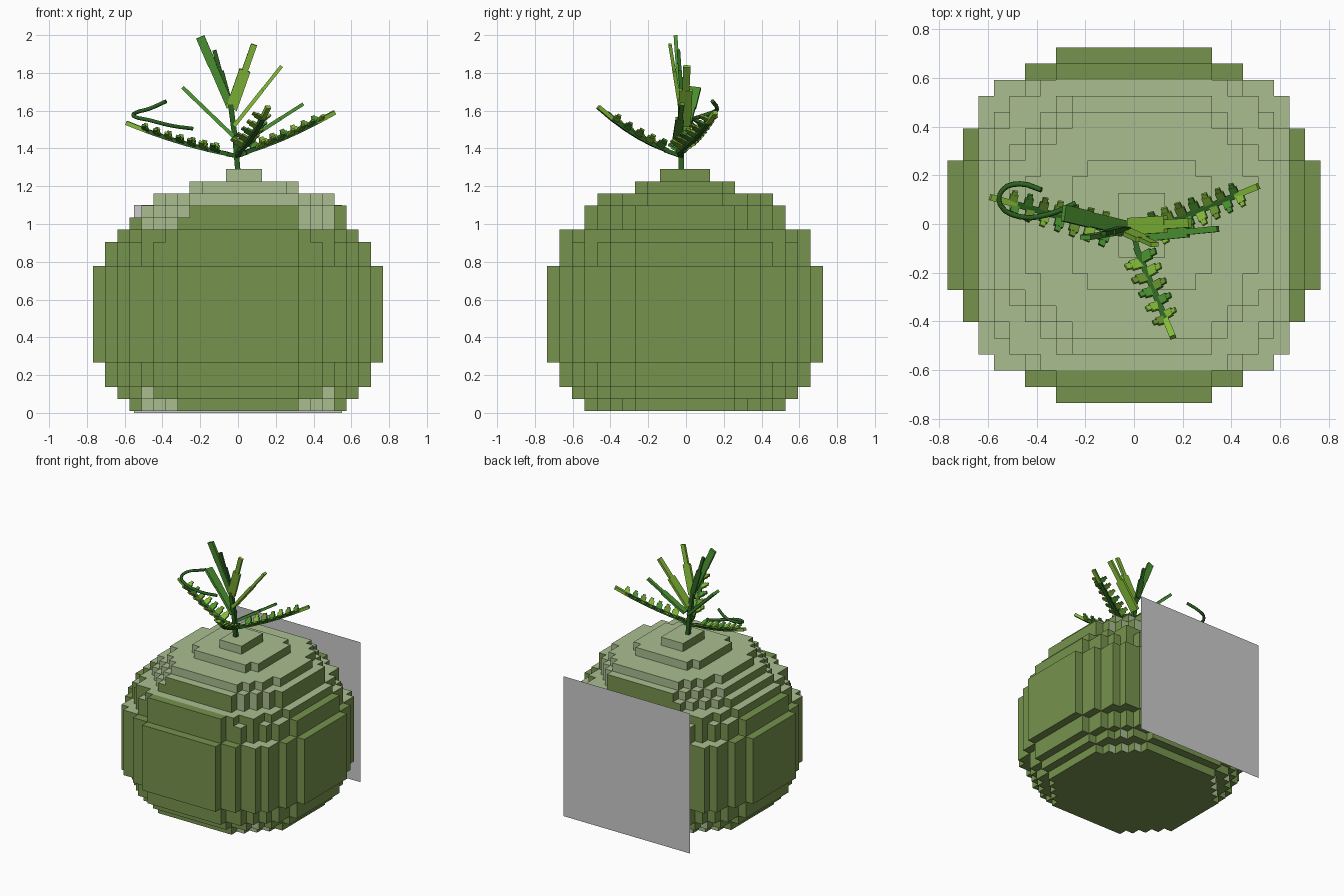
import bpy, bmesh
from mathutils import Vector as V

if "Cube" in bpy.data.objects:
    bpy.data.objects.remove(bpy.data.objects["Cube"])


def material(name, rgb):
    m = bpy.data.materials.new(name)
    m.diffuse_color = (*rgb, 1)
    m.use_nodes = True
    m.node_tree.nodes["Principled BSDF"].inputs["Base Color"].default_value = m.diffuse_color
    return m


PALE = material("pale_rind", (0.40, 0.51, 0.28))
RIND = material("dark_rind", (0.18, 0.29, 0.075))
DARK = material("deep_green", (0.025, 0.12, 0.015))
MID = material("leaf_green", (0.07, 0.29, 0.03))
OLIVE = material("olive_green", (0.14, 0.30, 0.03))
LIME = material("lime_green", (0.23, 0.50, 0.04))


def finish(name, bm, mats):
    me = bpy.data.meshes.new(name)
    bm.to_mesh(me)
    bm.free()
    for m in mats:
        me.materials.append(m)
    ob = bpy.data.objects.new(name, me)
    bpy.context.collection.objects.link(ob)
    return ob


def bar(bm, a, b, side, w, t, mat=0):
    """Rectangular bar from a to b, w wide along side and t thick."""
    a, b = V(a), V(b)
    d = (b - a).normalized()
    s = V(side)
    s = (s - d * s.dot(d)).normalized()
    n = d.cross(s)
    corners = [(-1, -1), (1, -1), (1, 1), (-1, 1)]
    lo, hi = [[bm.verts.new(p + s * (i * w / 2) + n * (j * t / 2)) for i, j in corners]
              for p in (a, b)]
    faces = [lo[::-1], hi] + [[lo[i], lo[(i + 1) % 4], hi[(i + 1) % 4], hi[i]] for i in range(4)]
    for f in faces:
        bm.faces.new(f).material_index = mat


# Blocky body: each layer is a superellipse of cells (x from, x to, y half-size)
LAYERS = ([(-9, 9, 8), (-10, 10, 9)] + [(-11, 11, 10)] * 2 + [(-12, 12, 11)] * 8
          + [(-11, 11, 10)] * 2 + [(-10, 10, 10), (-9, 9, 8), (-8, 9, 8), (-7, 8, 7),
             (-4, 5, 4), (-1, 2, 2)])
SIZE = (0.0639, 0.0664, 0.064)
cells = set()
for k, (x0, x1, hy) in enumerate(LAYERS):
    cx, hx = (x0 + x1) / 2, (x1 - x0) / 2
    for i in range(x0, x1):
        for j in range(-hy, hy):
            u = abs(i + 0.5 - cx) / (hx + 0.2)
            v = abs(j + 0.5) / (hy + 0.4)
            if u ** 2.2 + v ** 2.2 < 1:
                cells.add((i, j, k))

bm = bmesh.new()
grid = {}


def corner(c):
    if c not in grid:
        grid[c] = bm.verts.new((c[0] * SIZE[0], c[1] * SIZE[1] - 0.005, c[2] * SIZE[2] + 0.01))
    return grid[c]


for cell in sorted(cells):
    for ax in range(3):
        for sgn in (0, 1):
            nb = list(cell)
            nb[ax] += 2 * sgn - 1
            if tuple(nb) in cells:
                continue
            p, q = (ax + 1) % 3, (ax + 2) % 3
            ring = []
            for dp, dq in ((0, 0), (1, 0), (1, 1), (0, 1)):
                c = list(cell)
                c[ax] += sgn
                c[p] += dp
                c[q] += dq
                ring.append(corner(tuple(c)))
            f = bm.faces.new(ring if sgn else ring[::-1])
            m = f.calc_center_median()
            pale = ((ax == 1 and abs(m.x) < 0.51 and abs(m.y) < 0.52)
                    or (ax == 2 and sgn and abs(m.x) < 0.64 and abs(m.y) < 0.6))
            f.material_index = 0 if pale else 1
finish("blocky_body", bm, [PALE, RIND])

# Flat grey panel behind the body
bm = bmesh.new()
bm.faces.new([bm.verts.new((x, 0.735, z)) for x, z in
              ((0.55, 0), (-0.55, 0), (-0.55, 1.1), (0.55, 1.1))])
finish("back_panel", bm, [])

# Stem
bm = bmesh.new()
stem = [(0, -0.025, 1.27), (-0.015, -0.025, 1.45), (-0.04, -0.03, 1.64)]
for a, b in zip(stem, stem[1:]):
    bar(bm, a, b, (1, 0, 0), 0.028, 0.028)
finish("stem", bm, [DARK])

# Upright blades: wide lower part, narrower tip
X, Y = (1, 0, 0), (0, 1, 0)
BLADES = [
    ("tall_left_blade", (-0.04, -0.03, 1.62), (-0.2, -0.055, 1.99), X, 0.055, 0.02, MID),
    ("tall_back_blade", (-0.05, -0.02, 1.64), (-0.125, -0.04, 1.92), X, 0.04, 0.02, DARK),
    ("tall_right_blade", (-0.035, -0.03, 1.61), (0.085, -0.085, 1.95), X, 0.06, 0.02, LIME),
    ("left_side_blade", (-0.02, -0.02, 1.46), (-0.29, 0.045, 1.72), Y, 0.08, 0.02, MID),
    ("right_side_blade", (-0.02, -0.01, 1.52), (0.23, 0.005, 1.835), Y, 0.07, 0.02, LIME),
    ("low_right_blade", (0.04, -0.05, 1.44), (0.345, -0.02, 1.635), Y, 0.045, 0.02, MID),
]
for name, a, b, side, w, t, mat in BLADES:
    bm = bmesh.new()
    mid = V(a).lerp(V(b), 0.6)
    if "left" in name:
        bar(bm, a, mid, side, w * 0.75, t)
        bar(bm, mid, b, side, w * 0.85, t)
    else:
        bar(bm, a, mid, side, w, t)
        bar(bm, mid, b, side, w * 0.55, t * 0.9)
    finish(name, bm, [mat])


# Fronds: bent midrib with pairs of stepped leaflets
def frond(name, a, b, sag, pairs):
    a, b = V(a), V(b)

    def at(t):
        return a.lerp(b, t) - V((0, 0, sag * 4 * t * (1 - t)))

    bm = bmesh.new()
    along = (b - a).normalized()
    side = along.cross(V((0, 0, 1))).normalized()
    up = side.cross(along)
    n = 5
    for i in range(n):
        bar(bm, at(i / n), at((i + 1) / n), side, 0.026, 0.022, 2 if i == n - 1 else 0)
    for i in range(pairs):
        for s in (-1, 1):
            p = at(0.12 + 0.8 * (i + (0.25 if s > 0 else 0)) / pairs)
            d = (side * s * 0.85 + up * 0.45 + along * 0.15).normalized()
            size = 1 - 0.3 * i / pairs
            mat = 1 + (i + (s > 0)) % 3
            bar(bm, p, p + d * 0.055 * size, along, 0.045 * size, 0.014, mat)
            bar(bm, p + d * 0.055 * size, p + d * 0.08 * size, along, 0.027 * size, 0.012, mat)
    finish(name, bm, [DARK, MID, LIME, OLIVE])


frond("left_frond", (-0.05, -0.04, 1.37), (-0.59, 0.11, 1.535), 0.015, 7)
frond("right_frond", (0.04, -0.04, 1.38), (0.51, 0.155, 1.59), 0.015, 7)
frond("front_frond", (0.01, -0.1, 1.39), (0.16, -0.465, 1.62), 0.025, 5)

# Short stalks joining the fronds to the stem
bm = bmesh.new()
for p in ((-0.06, -0.04, 1.37), (0.05, -0.035, 1.38), (0.015, -0.11, 1.39)):
    bar(bm, (-0.005, -0.025, 1.36), p, (0, 0, 1), 0.022, 0.022)
finish("frond_stalks", bm, [DARK])

# Curling tendril
cu = bpy.data.curves.new("tendril", 'CURVE')
cu.dimensions = '3D'
cu.bevel_depth = 0.011
cu.bevel_resolution = 1
cu.resolution_u = 3
cu.use_fill_caps = True
path = [(-0.24, 0.085, 1.505), (-0.35, 0.04, 1.52), (-0.47, 0.03, 1.55), (-0.55, 0.08, 1.57),
        (-0.54, 0.14, 1.59), (-0.47, 0.165, 1.61), (-0.38, 0.14, 1.65)]
sp = cu.splines.new('BEZIER')
sp.bezier_points.add(len(path) - 1)
for bp, co in zip(sp.bezier_points, path):
    bp.co = co
    bp.handle_left_type = bp.handle_right_type = 'AUTO'
cu.materials.append(DARK)
bpy.context.collection.objects.link(bpy.data.objects.new("tendril", cu))
